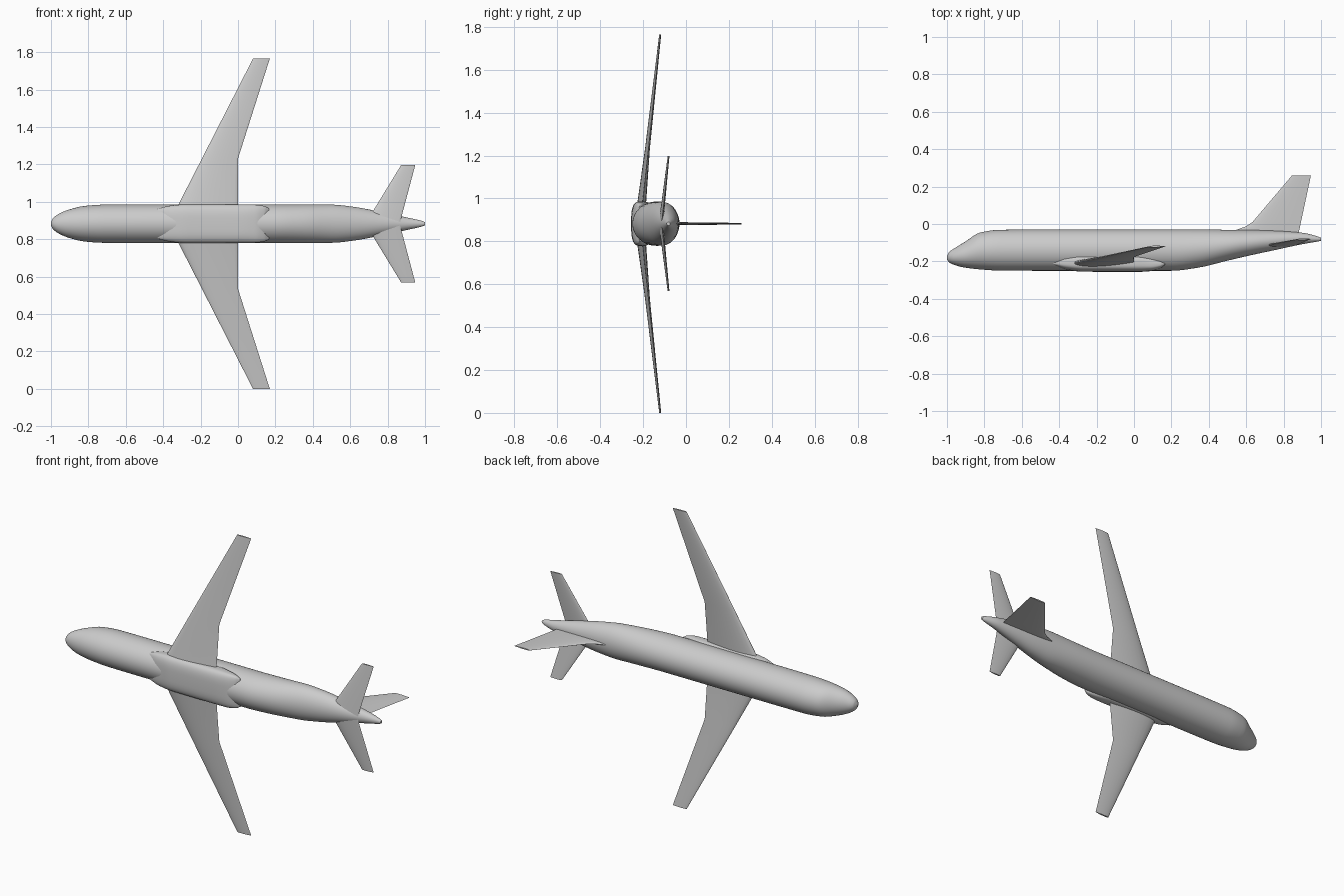
import bpy, bmesh, math
from mathutils import Vector

cube = bpy.data.objects.get("Cube")
if cube:
    bpy.data.objects.remove(cube, do_unlink=True)

MID = 0.8825  # height of the aircraft's centreline

grey = bpy.data.materials.new("light_grey")
grey.use_nodes = True
grey.diffuse_color = (0.6, 0.6, 0.6, 1)
grey.node_tree.nodes["Principled BSDF"].inputs["Base Color"].default_value = (0.6, 0.6, 0.6, 1)


def loft(name, rings, angle=35):
    """Skin a row of closed rings and cap both ends."""
    bm = bmesh.new()
    rows = [[bm.verts.new(p) for p in ring] for ring in rings]
    n = len(rows[0])
    for a, b in zip(rows, rows[1:]):
        for i in range(n):
            j = (i + 1) % n
            bm.faces.new((a[i], a[j], b[j], b[i]))
    bm.faces.new(rows[0])
    bm.faces.new(rows[-1])
    bmesh.ops.recalc_face_normals(bm, faces=bm.faces[:])
    mesh = bpy.data.meshes.new(name)
    bm.to_mesh(mesh)
    bm.free()
    mesh.materials.append(grey)
    ob = bpy.data.objects.new(name, mesh)
    bpy.context.collection.objects.link(ob)
    bpy.ops.object.select_all(action='DESELECT')
    ob.select_set(True)
    bpy.context.view_layer.objects.active = ob
    bpy.ops.object.shade_smooth_by_angle(angle=math.radians(angle))
    return ob


def refine(stations, steps):
    """Smooth in-between stations without overshoot."""
    def slope(i, k):
        if i == 0 or i == len(stations) - 1:
            a, b = (0, 1) if i == 0 else (i - 1, i)
            return (stations[b][k] - stations[a][k]) / (stations[b][0] - stations[a][0])
        p, q, r = stations[i - 1:i + 2]
        s, t = (q[k] - p[k]) / (q[0] - p[0]), (r[k] - q[k]) / (r[0] - q[0])
        return 2 * s * t / (s + t) if s * t > 0 else 0
    out = []
    for i, (p, q) in enumerate(zip(stations, stations[1:])):
        h = q[0] - p[0]
        for s in range(steps):
            t = s / steps
            row = [p[0] + h * t]
            for k in range(1, len(p)):
                row.append((2*t**3 - 3*t**2 + 1) * p[k] + (t**3 - 2*t**2 + t) * h * slope(i, k)
                           + (3*t**2 - 2*t**3) * q[k] + (t**3 - t**2) * h * slope(i + 1, k))
            out.append(row)
    return out + [list(stations[-1])]


def oval(x, top, bottom, half, power=2, count=48):
    """Superellipse cross-section across the body."""
    ring = []
    for i in range(count):
        a = 2 * math.pi * i / count
        c, s = math.cos(a), math.sin(a)
        y = math.copysign(abs(s) ** (2 / power), s) * (top - bottom) / 2
        z = math.copysign(abs(c) ** (2 / power), c) * half
        ring.append(Vector((x, (top + bottom) / 2 + y, MID + z)))
    return ring


def airfoil(lead, trail, thick, count=12):
    """Aerofoil outline: (chord position, fraction, thickness offset)."""
    pts = []
    for i in range(2 * count):
        a = math.pi * i / count
        t = (1 + math.cos(a)) / 2
        shape = 2.6 * math.sqrt(t) * (1 - t) + 0.06 * t
        pts.append((lead + (trail - lead) * t, t, math.copysign(shape * thick / 2, math.sin(a))))
    return pts


def panel(name, side, stations):
    """Wing-like surface; stations: span, lead x, trail x, lead y, trail y, thickness."""
    rings = [[Vector((x, yl + (yt - yl) * t + off, MID + side * d))
              for x, t, off in airfoil(l, r, thick)]
             for d, l, r, yl, yt, thick in stations]
    return loft(name, rings)


# Fuselage: x, top, bottom, half width
body = [(-1.0, -.173, -.189, .008), (-.99, -.152, -.204, .028), (-.957, -.128, -.22, .053),
        (-.905, -.096, -.233, .075), (-.82, -.045, -.243, .095), (-.716, -.031, -.249, .102),
        (-.5, -.03, -.25, .103), (.2, -.03, -.25, .103), (.35, -.03, -.232, .103),
        (.5, -.031, -.196, .102), (.62, -.032, -.168, .09), (.75, -.036, -.14, .066),
        (.9, -.047, -.108, .034), (.98, -.066, -.094, .016), (1.0, -.074, -.09, .009)]
loft("fuselage", [oval(*s) for s in refine(body, 5)])

# Belly fairing, boxier than the body so its lower corners bulge out
fairing = [(-.43, -.195, -.222, .08), (-.36, -.165, -.245, .097), (-.27, -.155, -.255, .104),
           (.02, -.158, -.256, .104), (.09, -.175, -.252, .102), (.14, -.193, -.238, .095),
           (.165, -.208, -.22, .083)]
loft("belly_fairing", [oval(*s, power=3.2) for s in refine(fairing, 5)])

# Wings and tailplanes, mirrored about the centreline
for side, label in ((1, "upper"), (-1, "lower")):
    panel(label + "_wing", side, [
        (.05, -.345, 0, -.212, -.208, .044), (.1, -.32, 0, -.208, -.203, .04),
        (.348, -.193, 0, -.182, -.176, .022), (.8825, .08, .17, -.121, -.119, .009)])
    panel(label + "_tailplane", side, [
        (.01, .685, .868, -.117, -.113, .02), (.04, .705, .875, -.114, -.11, .019),
        (.315, .873, .948, -.082, -.08, .008)])

# Tail fin with a swept fillet at its foot: height, lead x, trail x, thickness
fin = [(-.06, .52, .878, .014), (-.03, .55, .884, .014), (-.012, .6, .888, .014),
       (.012, .635, .893, .013), (.26, .845, .946, .007)]
loft("tail_fin", [[Vector((x, h, MID + off)) for x, t, off in airfoil(l, r, thick)]
                  for h, l, r, thick in fin])
